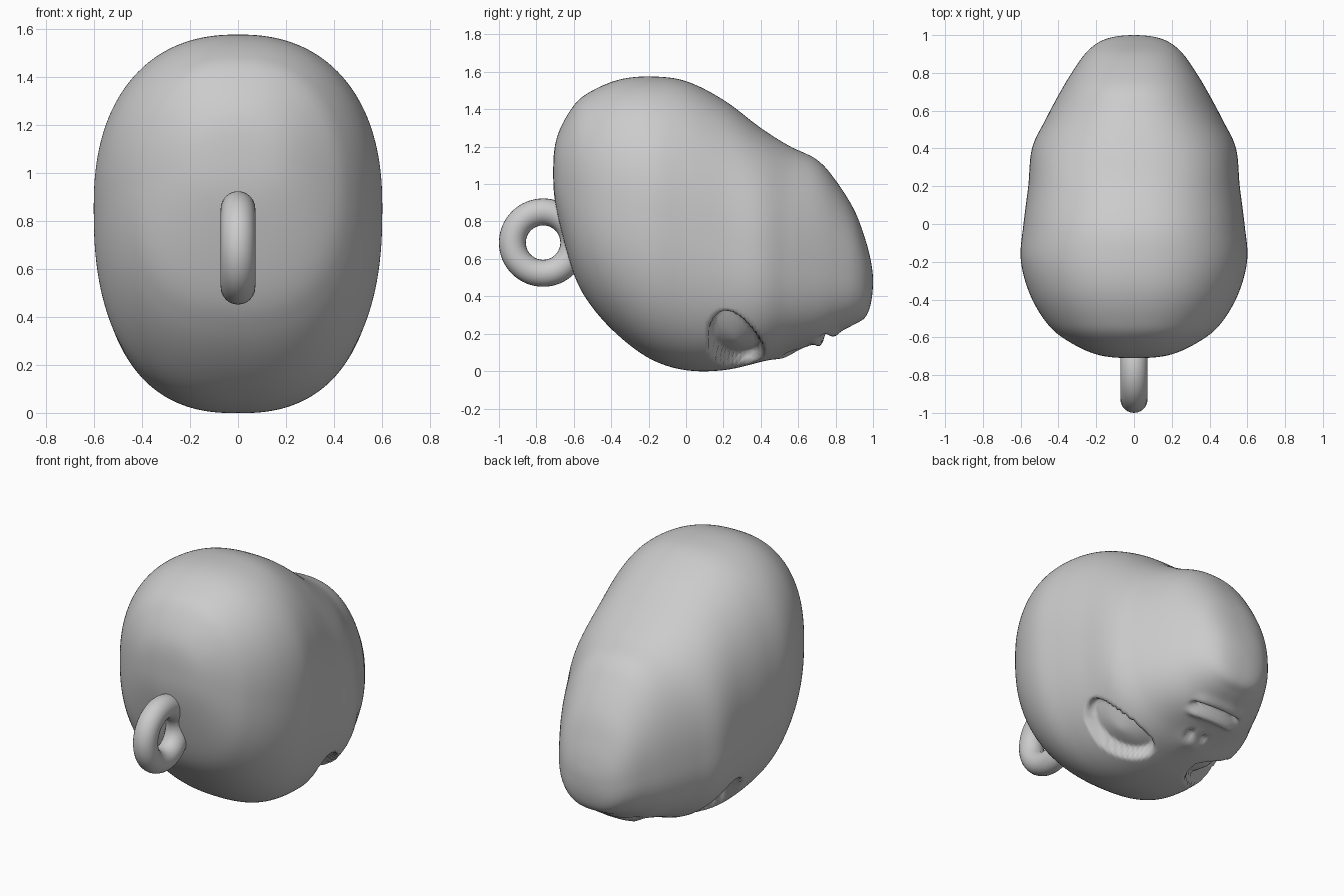
import bpy, bmesh, math
from mathutils import Vector

default_cube = bpy.data.objects.get("Cube")
if default_cube:
    bpy.data.objects.remove(default_cube, do_unlink=True)

# One plain grey for everything
grey = bpy.data.materials.new("plain grey")
grey.use_nodes = True
shade = (0.6, 0.6, 0.6, 1.0)
grey.diffuse_color = shade
grey.node_tree.nodes["Principled BSDF"].inputs["Base Color"].default_value = shade

# Head stations from crown to chin: depth, top, bottom, middle height, half width
STATIONS = [
    (-.71, 1.06, 1.06, 1.06, 0), (-.69, 1.25, .85, 1.04, .2),
    (-.6, 1.42, .52, .97, .38), (-.5, 1.5, .34, .93, .48),
    (-.35, 1.56, .18, .9, .56), (-.18, 1.575, .06, .86, .6),
    (0, 1.55, .005, .8, .585), (.2, 1.45, .005, .7, .56),
    (.4, 1.3, .05, .62, .54), (.55, 1.205, .105, .58, .47),
    (.7, 1.13, .15, .55, .39), (.8, 1.02, .2, .53, .33),
    (.9, .86, .25, .51, .26), (.96, .7, .29, .49, .19),
    (.99, .58, .37, .48, .11), (1, .48, .48, .48, 0),
]
STEPS = 10
SEGMENTS = 192


def mirrored_station(row):
    depth, top, bottom, middle, width = row
    return depth, bottom, top, middle, -width


def spline(a, b, c, d, t):
    """Catmull-Rom blend of four stations."""
    return [q + .5 * t * (r - p + t * (2 * p - 5 * q + 4 * r - s + t * (3 * (q - r) + s - p)))
            for p, q, r, s in zip(a, b, c, d)]


def smooth_step(value):
    value = max(0.0, min(1.0, value))
    return value * value * (3 - 2 * value)


def bump(x, y, width, height):
    return math.exp(-(x / width) ** 2 - (y / height) ** 2)


def power(value, exponent):
    return math.copysign(abs(value) ** exponent, value)


# Eye socket frame for the left side, mirrored for the right
eye_centre = Vector((.36, .27, .12))
eye_out = Vector((.5, .05, -.86)).normalized()
eye_long = Vector((.8, -.35, .45))
eye_long = (eye_long - eye_out * eye_long.dot(eye_out)).normalized()
eye_short = eye_out.cross(eye_long)


def sculpt(point):
    """Press the eye sockets, nose and mouth into the underside."""
    if point.z > .5:
        return point
    side = -1 if point.x < 0 else 1
    p = Vector((abs(point.x), point.y, point.z))

    # Almond eye socket with a gently domed floor
    offset = p - eye_centre
    reach = math.hypot(offset.dot(eye_long) / .24, offset.dot(eye_short) / .135)
    if reach < 1:
        p -= eye_out * (.05 + .03 * reach) * smooth_step((1 - reach) / .18)

    # Nose ridge and nostrils
    p.z -= .025 * bump(p.x, p.y - .53, .08, .07)
    p.z += .035 * bump(p.x - .045, p.y - .56, .022, .03)

    # Curved mouth slit between two lips
    curve = p.y - .755 + .9 * p.x * p.x
    fade = smooth_step((.2 - p.x) / .08)
    p.z += fade * (.045 * bump(0, curve, 1, .016) - .022 * bump(0, curve + .04, 1, .022)
                   - .012 * bump(0, curve - .045, 1, .025))
    return Vector((p.x * side, p.y, p.z))


def head_ring(station):
    depth, top, bottom, middle, width = station
    points = []
    for i in range(SEGMENTS):
        angle = math.tau * i / SEGMENTS
        sine = math.sin(angle)
        curve = 2 / 2.3 if sine > 0 else 2 / 2.45
        rise = top - middle if sine > 0 else middle - bottom
        points.append(sculpt(Vector((width * power(math.cos(angle), curve), depth,
                                     middle + rise * power(sine, curve)))))
    return points


# Head: lofted rings closed by a point at each end
bm = bmesh.new()
rows = [mirrored_station(STATIONS[1])] + STATIONS + [mirrored_station(STATIONS[-2])]
rings = []
for k in range(len(STATIONS) - 1):
    for step in range(STEPS):
        if k or step:
            station = spline(*rows[k:k + 4], step / STEPS)
            rings.append([bm.verts.new(p) for p in head_ring(station)])
for lower, upper in zip(rings, rings[1:]):
    for i in range(SEGMENTS):
        j = (i + 1) % SEGMENTS
        bm.faces.new((lower[i], lower[j], upper[j], upper[i]))
for ring, end in ((rings[0], STATIONS[0]), (rings[-1], STATIONS[-1])):
    pole = bm.verts.new((0, end[0], end[3]))
    for i in range(SEGMENTS):
        bm.faces.new((ring[i], ring[(i + 1) % SEGMENTS], pole))
bmesh.ops.recalc_face_normals(bm, faces=bm.faces)
mesh = bpy.data.meshes.new("head")
bm.to_mesh(mesh)
bm.free()
head = bpy.data.objects.new("head", mesh)
bpy.context.collection.objects.link(head)

# Hanging ring on the crown
bpy.ops.mesh.primitive_torus_add(major_radius=.164, minor_radius=.072, major_segments=64,
                                 minor_segments=24, location=(0, -.764, .687),
                                 rotation=(0, math.pi / 2, 0))
hanging_ring = bpy.context.object
hanging_ring.name = "hanging_ring"

for part in (head, hanging_ring):
    part.data.materials.append(grey)
    for face in part.data.polygons:
        face.use_smooth = True
